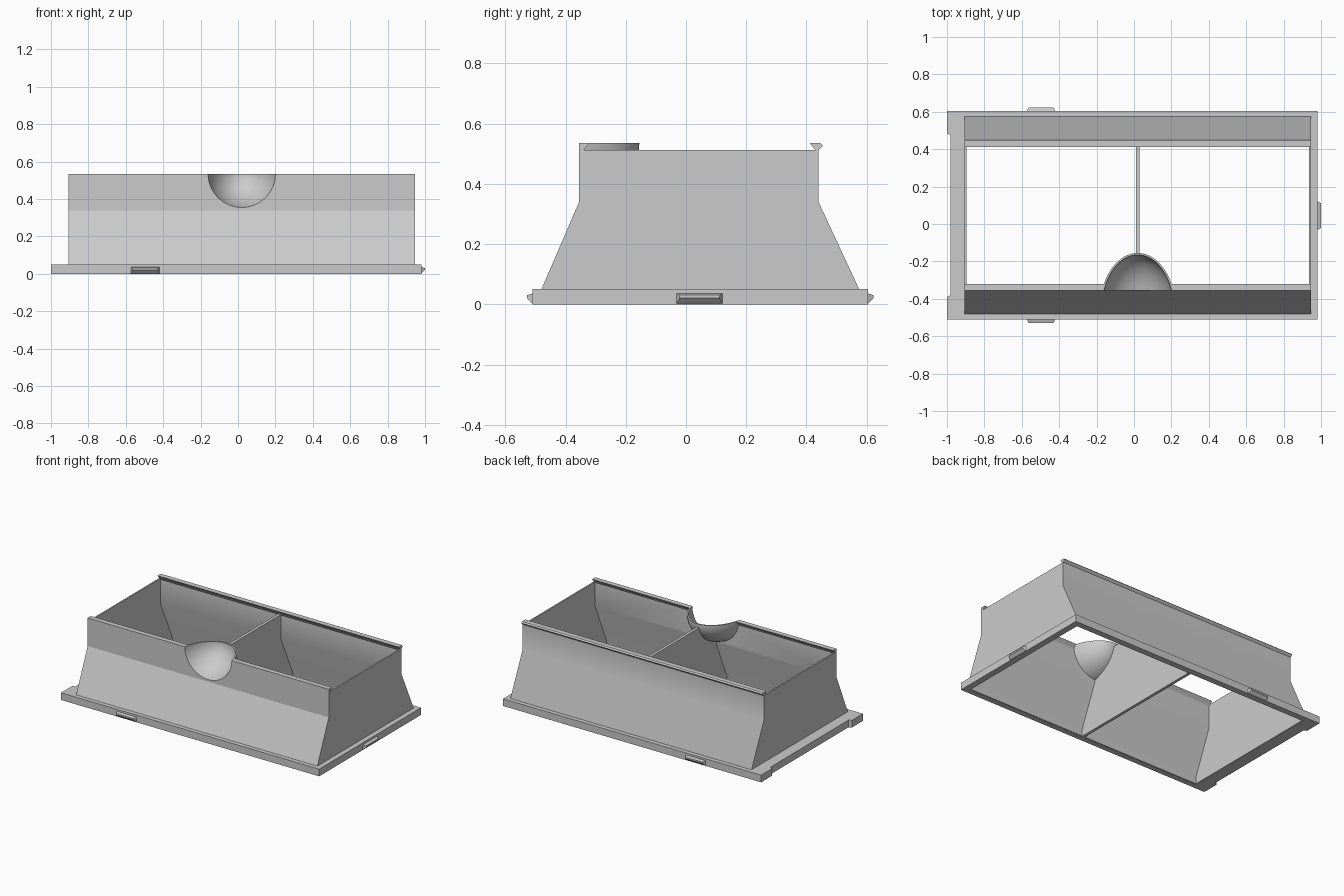
import bpy, bmesh, math
from mathutils import Vector

cube = bpy.data.objects.get("Cube")
if cube:
    bpy.data.objects.remove(cube, do_unlink=True)

grey = bpy.data.materials.new("plain grey")
grey.use_nodes = True
COLOR = (0.6, 0.6, 0.6, 1)
grey.diffuse_color = COLOR
grey.node_tree.nodes["Principled BSDF"].inputs["Base Color"].default_value = COLOR


def finish(name, bm):
    bmesh.ops.recalc_face_normals(bm, faces=bm.faces)
    mesh = bpy.data.meshes.new(name)
    bm.to_mesh(mesh)
    bm.free()
    mesh.materials.append(grey)
    obj = bpy.data.objects.new(name, mesh)
    bpy.context.collection.objects.link(obj)
    return obj


def activate(obj):
    bpy.ops.object.select_all(action='DESELECT')
    obj.select_set(True)
    bpy.context.view_layer.objects.active = obj


def prism(name, pts, axis, lo, hi):
    """Extrude a 2D outline along x (outline in y, z), y (x, z) or z (x, y)."""
    place = {'x': lambda a, b, c: (c, a, b),
             'y': lambda a, b, c: (a, c, b),
             'z': lambda a, b, c: (a, b, c)}[axis]
    bm = bmesh.new()
    ends = [[bm.verts.new(place(a, b, c)) for a, b in pts] for c in (lo, hi)]
    for ring in ends:
        bm.faces.new(ring)
    for i in range(len(pts)):
        j = (i + 1) % len(pts)
        bm.faces.new((ends[0][i], ends[0][j], ends[1][j], ends[1][i]))
    return finish(name, bm)


def cut(obj, cutter):
    cutter.hide_render = True
    mod = obj.modifiers.new("cut", 'BOOLEAN')
    mod.operation, mod.solver, mod.object = 'DIFFERENCE', 'EXACT', cutter
    activate(obj)
    bpy.ops.object.modifier_apply(modifier=mod.name)
    bpy.data.objects.remove(cutter, do_unlink=True)


def smooth(obj):
    activate(obj)
    bpy.ops.object.shade_smooth_by_angle(angle=math.radians(30))


def rect(x0, x1, y0, y1):
    return [(x0, y0), (x1, y0), (x1, y1), (x0, y1)]


LEFT, RIGHT = -0.905, 0.945
BOWL_X, BOWL_Y, BOWL_Z = 0.02, -0.455, 0.535

# Base flange with two corner ears on one end
flange = prism("base_flange", [
    (-1, -0.51), (0.98, -0.51), (0.98, 0.605), (-1, 0.605), (-1, 0.485),
    (-0.98, 0.475), (-0.98, -0.38), (-1, -0.39)], 'z', 0, 0.05)
cut(flange, prism("flange_cutter", rect(LEFT + .005, RIGHT - .005, -0.473, 0.568), 'z', -0.1, 0.1))

# Bin body: flared shell with rail lips on the front and back edges
body = prism("bin_body", [
    (-0.48, 0.001), (-0.48, 0.05), (-0.355, 0.34), (-0.355, 0.535),
    (-0.32, 0.535), (-0.34, 0.512), (0.43, 0.512), (0.411, 0.535),
    (0.447, 0.535), (0.455, 0.527), (0.44, 0.512), (0.44, 0.34),
    (0.575, 0.05), (0.575, 0.001)], 'x', LEFT, RIGHT)
cut(body, prism("inside_cutter", [
    (-0.466, -0.1), (-0.466, 0.05), (-0.341, 0.34), (-0.339, 0.505), (-0.3, 0.56),
    (0.39, 0.56), (0.429, 0.505), (0.427, 0.34), (0.561, 0.05), (0.561, -0.1)],
    'x', LEFT + 0.01, RIGHT - 0.01))
circle = [(BOWL_X + 0.18 * math.cos(k * math.tau / 64),
           BOWL_Z + 0.18 * math.sin(k * math.tau / 64)) for k in range(64)]
cut(body, prism("scoop_cutter", circle, 'y', -0.5, -0.25))
smooth(body)
for face in body.data.polygons:
    if face.normal.y < -0.5 and face.center.y < -0.35:
        face.use_smooth = False


# Scoop bowl: half revolution of a thin elliptical shell
def arc(depth, radius, y_start, t_end, steps):
    t0 = math.acos((y_start - BOWL_Y) / depth)
    ts = [t0 + (t_end - t0) * k / steps for k in range(steps + 1)]
    return [(BOWL_Y + depth * math.cos(t), radius * math.sin(t)) for t in ts]


section = arc(0.29, 0.192, -0.354, 0, 16) + arc(0.30, 0.202, -0.345, 0, 16)[::-1]
bm = bmesh.new()
ring = [bm.verts.new((BOWL_X + r, y, BOWL_Z)) for y, r in section]
start = bm.faces.new(ring)
bmesh.ops.spin(bm, geom=[start], cent=Vector((BOWL_X, 0, BOWL_Z)), axis=(0, 1, 0),
               angle=math.pi, steps=32, use_duplicate=False)
if min(v.co.z for v in bm.verts) > BOWL_Z - 0.05:
    for v in bm.verts:
        v.co.z = 2 * BOWL_Z - v.co.z
# Close the rim at the starting end and merge the tip
bmesh.ops.remove_doubles(bm, verts=bm.verts, dist=0.0001)
bmesh.ops.holes_fill(bm, edges=[e for e in bm.edges if e.is_boundary])
smooth(finish("scoop_bowl", bm))

# Divider across the middle, meeting the bowl along its curve
t_rim = math.asin(0.025 / 0.197)
bowl_edge = [(y, BOWL_Z - r) for y, r in arc(0.295, 0.197, -0.345, t_rim, 14)]
prism("divider", [(-0.474, 0.0), (-0.474, 0.05), (-0.348, 0.34)] + bowl_edge +
      [(0.434, 0.51), (0.434, 0.34), (0.567, 0.05), (0.567, 0.0)], 'x', 0.01, 0.03)


# Snap clips on the flange: wedge with tapered ends
def clip(name, origin, along, out):
    o, a, n = Vector(origin), Vector(along), Vector(out)
    bm = bmesh.new()
    rings = []
    for side in (-1, 1):
        rings.append([bm.verts.new(o + a * side * w + n * d + Vector((0, 0, z)))
                      for w, d, z in ((.076, -.005, .002), (.076, 0, .002), (.066, .018, .02),
                                      (.066, .018, .03), (.076, 0, .036), (.076, -.005, .036))])
    for r in rings:
        bm.faces.new(r[1:5])
        bm.faces.new((r[0], r[1], r[4], r[5]))
    for i in range(6):
        j = (i + 1) % 6
        bm.faces.new((rings[0][i], rings[0][j], rings[1][j], rings[1][i]))
    finish(name, bm)


clip("front_clip", (-0.497, -0.51, 0), (1, 0, 0), (0, -1, 0))
clip("back_clip", (-0.497, 0.605, 0), (1, 0, 0), (0, 1, 0))
clip("left_clip", (0.981, 0.045, 0), (0, 1, 0), (1, 0, 0))
